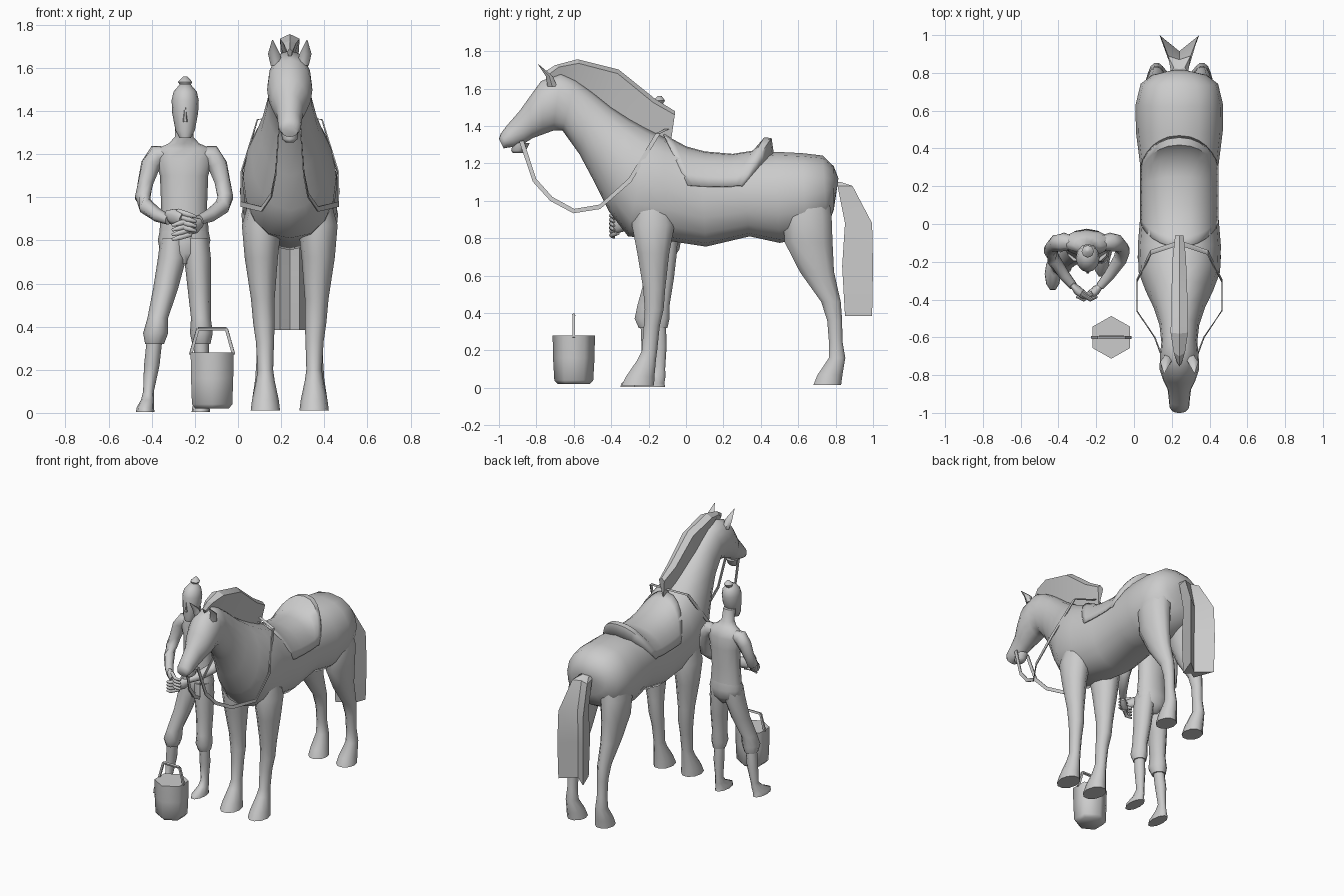
import bpy, bmesh, math
from mathutils import Vector as V

GREY = bpy.data.materials.new("plain_grey")
GREY.diffuse_color = (0.6, 0.6, 0.6, 1)
HX, MX = 0.24, -0.25      # centre lines of horse and man


def finish(name, bm, angle=60):
    bmesh.ops.recalc_face_normals(bm, faces=bm.faces)
    me = bpy.data.meshes.new(name)
    bm.to_mesh(me)
    bm.free()
    me.materials.append(GREY)
    for p in me.polygons:
        p.use_smooth = True
    me.set_sharp_from_angle(angle=math.radians(angle))
    ob = bpy.data.objects.new(name, me)
    bpy.context.collection.objects.link(ob)
    return ob


def skin(name, rings, angle=60, closed=True):
    """Bridge a list of point rings into a surface."""
    bm = bmesh.new()
    vs = [[bm.verts.new(p) for p in r] for r in rings]
    n = len(vs[0])
    for a, b in zip(vs, vs[1:]):
        for i in range(n if closed else n - 1):
            j = (i + 1) % n
            bm.faces.new((a[i], a[j], b[j], b[i]))
    if closed:
        bm.faces.new(vs[0])
        bm.faces.new(vs[-1])
    return finish(name, bm, angle)


def circle(n, phase=0.0):
    return [(math.cos(2 * math.pi * (i + phase) / n), math.sin(2 * math.pi * (i + phase) / n)) for i in range(n)]


def column(name, rows, n=10, angle=60, phase=0.0):
    """Level oval rings: x, y, z, half width, half depth."""
    return skin(name, [[(x + c * rx, y + s * ry, z) for c, s in circle(n, phase)]
                       for x, y, z, rx, ry in rows], angle)


def tube(name, rows, n=8, flat=1.0):
    """Round or flattened tube along x, y, z, radius points."""
    pts = [V(r[:3]) for r in rows]
    rings = []
    for i, p in enumerate(pts):
        t = (pts[min(i + 1, len(pts) - 1)] - pts[max(i - 1, 0)]).normalized()
        a = t.cross(V((0, 1, 0.3))).normalized()
        b = t.cross(a)
        r = rows[i][3]
        rings.append([p + a * c * r + b * s * r * flat for c, s in circle(n, 0.5)])
    return skin(name, rings)


# horse body, neck and head: top y, z, bottom y, z, half width
spine = [
    (.815, 1.12, .805, 1.05, .05), (.79, 1.185, .79, .95, .14), (.73, 1.242, .755, .86, .205),
    (.62, 1.255, .64, .80, .232), (.48, 1.262, .50, .775, .230), (.29, 1.235, .34, .81, .208),
    (.075, 1.255, .107, .755, .203), (-.11, 1.335, -.12, .79, .220),
    (-.2, 1.38, -.31, .81, .216), (-.3, 1.435, -.41, .94, .178),
    (-.4, 1.5, -.49, 1.10, .135), (-.5, 1.58, -.57, 1.25, .105),
    (-.59, 1.645, -.66, 1.375, .095), (-.67, 1.68, -.71, 1.375, .102),
    (-.775, 1.64, -.765, 1.355, .105), (-.84, 1.55, -.82, 1.335, .085),
    (-.89, 1.48, -.86, 1.31, .062), (-.96, 1.40, -.91, 1.29, .055),
    (-.99, 1.36, -.95, 1.285, .052), (-1.0, 1.33, -.975, 1.28, .038)]
rings = []
for k, (ty, tz, by, bz, w) in enumerate(spine):
    full = .82 if 2 <= k <= 8 else 1.0      # fuller sides on the trunk
    rings.append([(HX + w * math.copysign(abs(c) ** full, c), (ty + by) / 2 + (ty - by) / 2 * s,
                   (tz + bz) / 2 + (tz - bz) / 2 * s) for c, s in circle(16)])
skin("horse_body", rings)
column("horse_lower_lip", [(HX, -.90, 1.255, .02, .025), (HX, -.895, 1.27, .036, .04),
                           (HX, -.88, 1.31, .04, .045)], 8)

# legs, ears and reins on both sides
front_leg = [(.11, -.175, 1.02, .07, .10), (.13, -.175, .87, .092, .12), (.132, -.175, .72, .077, .09),
             (.125, -.17, .53, .055, .062), (.12, -.17, .42, .05, .053), (.115, -.183, .33, .042, .045),
             (.113, -.195, .20, .036, .043), (.113, -.21, .15, .043, .052),
             (.113, -.245, .06, .062, .08), (.113, -.258, .012, .068, .092)]
hind_leg = [(.10, .64, 1.08, .09, .12), (.128, .65, .92, .096, .135), (.13, .655, .78, .08, .135),
            (.125, .70, .62, .06, .096), (.12, .775, .46, .044, .055), (.12, .795, .36, .036, .042),
            (.12, .80, .25, .034, .038), (.12, .808, .16, .04, .046),
            (.115, .77, .07, .058, .07), (.113, .755, .015, .066, .078)]
rein = [(.05, -.88, 1.32), (.065, -.81, 1.11), (.085, -.72, 1.01), (.13, -.6, .945), (.225, -.46, .968),
        (.225, -.3, 1.11), (.15, -.15, 1.36), (0, -.1, 1.385)]
for side, s in (("left", -1), ("right", 1)):
    for part, rows in (("front_leg", front_leg), ("hind_leg", hind_leg)):
        column(f"horse_{part}_{side}", [(HX + s * r[0], *r[1:]) for r in rows])
    column(f"ear_{side}", [(HX + s * .06, -.715, 1.61, .028, .03), (HX + s * .073, -.73, 1.665, .028, .022),
                           (HX + s * .08, -.79, 1.73, .002, .002)], 6)
    strip = []
    for dx, y, z in rein:
        p = V((HX + s * dx, y, z))
        d = V((0, y + .5, z - 1.4)).normalized() * .012
        strip.append([p - d + V((.003, 0, 0)), p + d + V((.003, 0, 0)),
                      p + d - V((.003, 0, 0)), p - d - V((.003, 0, 0))])
    skin(f"rein_{side}", strip)

# mane flaring upward: base y, z, side offset, y, z, ridge y, z
mane = [(-.72, 1.63, .012, -.735, 1.675, -.755, 1.69), (-.66, 1.65, .03, -.68, 1.715, -.70, 1.725),
        (-.58, 1.60, .046, -.575, 1.735, -.58, 1.757),
        (-.4, 1.47, .042, -.365, 1.68, -.36, 1.702), (-.22, 1.36, .035, -.175, 1.525, -.165, 1.545),
        (-.08, 1.32, .022, -.06, 1.46, -.06, 1.48)]
skin("mane", [[(HX, m[0], m[1]), (HX + m[2], m[3], m[4]), (HX, m[5], m[6]),
               (HX - m[2], m[3], m[4])] for m in mane], 25)

# tail: forked section, height, front y, notch y, tip y, tip spread
tail = [(1.10, .79, .82, .83, .03), (1.08, .81, .87, .89, .06), (.88, .85, .915, .995, .10),
        (.65, .835, .91, 1.0, .105), (.385, .85, .91, .995, .10)]
skin("tail", [[(HX - d, t, z), (HX - .045, f, z), (HX, (f + n) / 2, z), (HX + .045, f, z),
               (HX + d, t, z), (HX, n, z)] for z, f, n, t, d in tail], 20)

# saddle draped over the back: top y, bottom y, rise
rows = [(-.12, .05, .09), (-.07, .07, .06), (.0, .10, .022), (.10, .13, -.005), (.25, .18, -.018),
        (.36, .21, .0), (.42, .225, .07), (.455, .24, .068), (.465, .25, -.01)]
sheet = []
for yt, yb, rise in rows:
    line = []
    for i in range(-6, 7):
        a = math.radians(i * 12.5)
        c = math.cos(a)
        line.append((HX + .21 * math.copysign(abs(math.sin(a)) ** .84, a), yt + (yb - yt) * (1 - c) ** .9,
                     1.01 + .255 * c + rise * c ** 2))
    sheet.append(line)
ob = skin("saddle", sheet, 50, closed=False)
m = ob.modifiers.new("thickness", 'SOLIDIFY')
m.thickness, m.offset = .008, 0

# man: torso with neck, head, nose and top knot
column("torso", [(MX, -.11, .83, .115, .078), (MX, -.11, .95, .106, .072), (MX, -.10, 1.1, .112, .072),
                 (MX, -.10, 1.18, .135, .068), (MX, -.10, 1.225, .125, .055), (MX, -.115, 1.25, .07, .048),
                 (MX, -.13, 1.28, .043, .043), (MX, -.15, 1.36, .042, .042)], 12)
column("head", [(MX + .005, -.225, 1.275, .026, .022), (MX + .005, -.205, 1.31, .045, .05),
                (MX + .005, -.185, 1.39, .06, .07), (MX + .005, -.18, 1.45, .063, .075),
                (MX + .005, -.175, 1.49, .054, .065), (MX + .005, -.17, 1.525, .024, .03)], 12)
column("nose", [(MX + .005, -.252, 1.35, .011, .012), (MX + .005, -.250, 1.42, .004, .006)], 6)
column("top_knot", [(MX + .005, -.15, 1.50, .014, .014), (MX + .005, -.145, 1.535, .033, .033),
                    (MX + .005, -.14, 1.56, .01, .01)], 8)
column("hips", [(MX, -.11, .87, .108, .074), (MX, -.11, .80, .122, .085), (MX, -.115, .74, .11, .08),
                (MX, -.12, .69, .04, .05)], 12)

# arms folding forward to joined hands
for side, s in (("left", -1), ("right", 1)):
    arm = [(.07, -.10, 1.20, .036), (.125, -.095, 1.195, .05), (.155, -.10, 1.15, .047), (.178, -.115, 1.07, .038),
           (.192, -.14, 1.00, .038), (.175, -.19, .955, .037), (.12, -.27, .915, .031), (.07, -.33, .895, .023)]
    tube(f"arm_{side}", [(MX + s * x, y, z, r) for x, y, z, r in arm])
    dz = -.02 * s
    tube(f"hand_{side}", [(MX + s * x, y, z + dz, r) for x, y, z, r in
                          [(.08, -.32, .90, .022), (.05, -.35, .89, .04), (.01, -.38, .875, .034)]], 8, .6)
    for i in range(4):
        z = .915 - i * .022 + dz
        tube(f"finger_{side}_{i}", [(MX + s * .03, -.365, z, .013), (MX - s * .02, -.40, z - .015, .012),
                                    (MX - s * .055, -.385, z - .025, .007)], 6)

# trouser legs, shins and feet
column("trouser_left", [(-.30, -.12, .81, .06, .08), (-.305, -.13, .72, .066, .08), (-.335, -.155, .58, .058, .07),
                        (-.372, -.20, .44, .048, .063), (-.382, -.21, .37, .058, .068),
                        (-.387, -.205, .32, .044, .05)])
column("shin_left", [(-.387, -.205, .34, .036, .04), (-.40, -.20, .22, .036, .04), (-.415, -.205, .10, .025, .03),
                     (-.42, -.225, .06, .03, .05), (-.43, -.265, .025, .04, .085), (-.43, -.265, .005, .043, .09)])
column("trouser_right", [(-.195, -.12, .81, .06, .08), (-.188, -.125, .72, .062, .08), (-.18, -.13, .58, .054, .068),
                         (-.172, -.145, .44, .046, .06), (-.17, -.15, .37, .053, .065),
                         (-.17, -.145, .32, .042, .048)])
column("shin_right", [(-.17, -.145, .34, .035, .04), (-.17, -.14, .22, .034, .038), (-.172, -.14, .10, .025, .03),
                      (-.172, -.155, .06, .03, .048), (-.172, -.195, .025, .04, .083), (-.172, -.195, .005, .043, .088)])

# six-sided bucket with a square handle
BX, BY = -.12, -.60
column("bucket", [(BX, BY, .02, .09, .085), (BX, BY, .04, .108, .104), (BX, BY, .16, .113, .111),
                  (BX, BY, .28, .115, .113)], 6, 62, .5)
path = [(-.10, .27), (-.066, .39), (.066, .39), (.10, .27)]
for i, (a, b) in enumerate(zip(path, path[1:])):
    tube(f"bucket_handle_{i}", [(BX + a[0], BY, a[1], .01), (BX + b[0], BY, b[1], .01)], 4)
